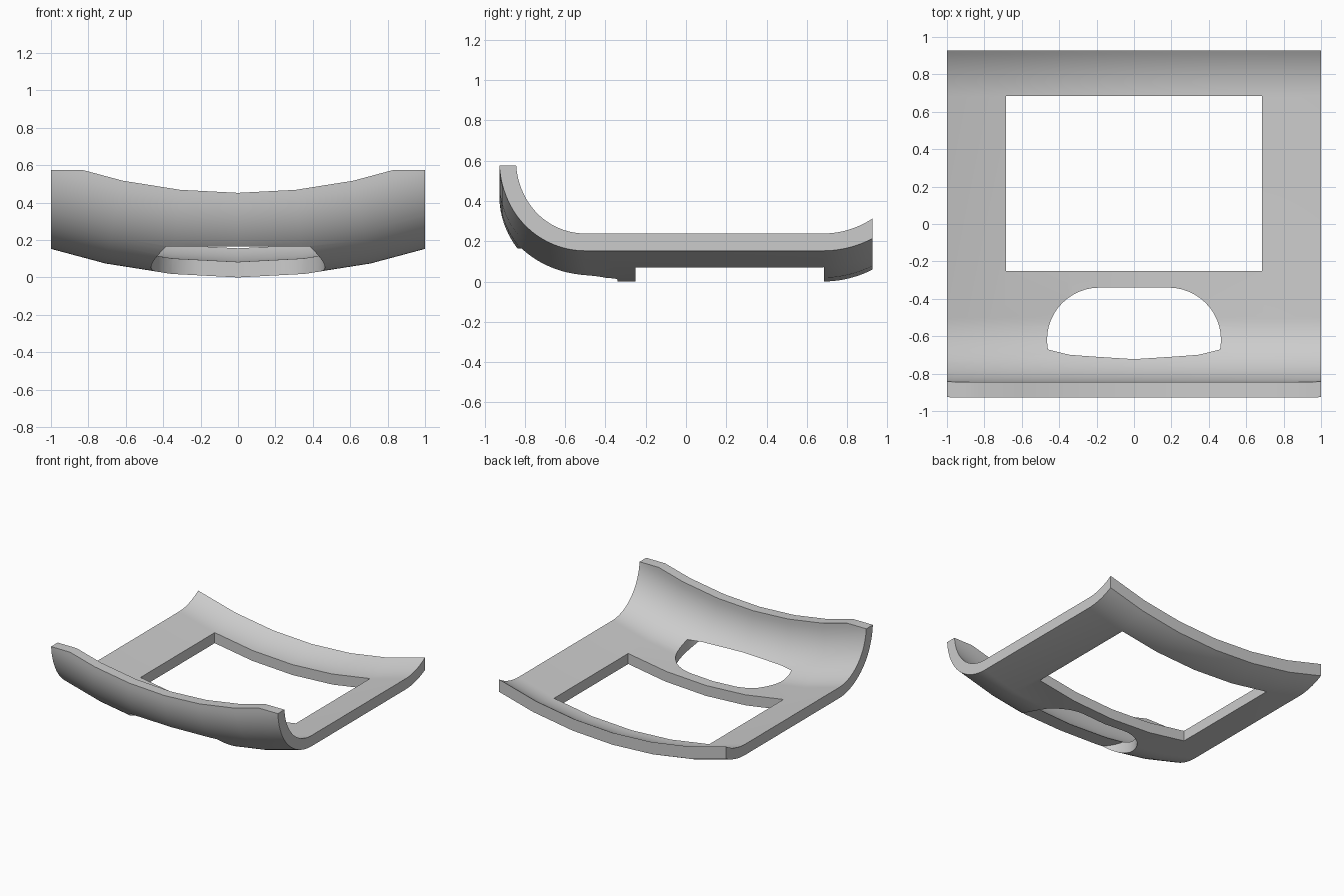
import bpy, bmesh
from math import radians, sin, cos, asin
from mathutils import Vector, Matrix

cube = bpy.data.objects.get("Cube")
if cube:
    bpy.data.objects.remove(cube, do_unlink=True)

grey = bpy.data.materials.new("plain grey")
grey.use_nodes = True
color = (0.6, 0.6, 0.6, 1)
grey.diffuse_color = color
grey.node_tree.nodes["Principled BSDF"].inputs["Base Color"].default_value = color

RADIUS = 3.41      # bend of the plate across its width
THICK = 0.083
HALF = 0.927       # half depth


def make_object(name, bm):
    bmesh.ops.recalc_face_normals(bm, faces=bm.faces)
    mesh = bpy.data.meshes.new(name)
    bm.to_mesh(mesh)
    bm.free()
    obj = bpy.data.objects.new(name, mesh)
    bpy.context.collection.objects.link(obj)
    mesh.materials.append(grey)
    return obj


def arc(cy, cz, r, start, end, steps):
    angles = [radians(start + (end - start) * i / steps) for i in range(steps + 1)]
    return [(cy + r * cos(a), cz + r * sin(a)) for a in angles]


def prism(name, outline, low, high):
    bm = bmesh.new()
    face = bm.faces.new([bm.verts.new((x, y, low)) for x, y in outline])
    ext = bmesh.ops.extrude_face_region(bm, geom=[face])
    verts = [v for v in ext["geom"] if isinstance(v, bmesh.types.BMVert)]
    bmesh.ops.translate(bm, verts=verts, vec=(0, 0, high - low))
    return make_object(name, bm)


def rectangle(x, y0, y1):
    return [(-x, y0), (x, y0), (x, y1), (-x, y1)]


# Side profile: upright front lip, flat bed, gently raised back edge
front_r, back_r, back_y = 0.427, 0.54, 0.68
front_y = front_r - HALF


def skin(inset):
    fr, br = front_r - inset, back_r - inset
    tip = -90 + asin((HALF - back_y) / br) * 180 / 3.14159265
    return ([(front_y - fr, 0.452)] + arc(front_y, front_r, fr, 180, 270, 24)
            + arc(back_y, back_r, br, -90, tip, 10))


profile = skin(0) + skin(THICK)[::-1]

# Curved plate: profile swept around an axis above it
bm = bmesh.new()
start = Matrix.Rotation(radians(24), 3, "Y")
pivot = Vector((0, 0, RADIUS))
verts = [bm.verts.new(start @ (Vector((0, y, z)) - pivot) + pivot) for y, z in profile]
edges = [bm.edges.new((v, verts[i - 1])) for i, v in enumerate(verts)]
bmesh.ops.spin(bm, geom=verts + edges, cent=pivot, axis=(0, 1, 0),
               angle=radians(-48), steps=8)
bmesh.ops.holes_fill(bm, edges=[e for e in bm.edges if e.is_boundary], sides=0)
plate = make_object("curved_plate", bm)

# Trim block, rectangular window and rounded front slot
slot_r, slot_x, slot_y = 0.28, 0.185, -0.62
slot = (arc(slot_x, slot_y, slot_r, -90, 90, 24)
        + arc(-slot_x, slot_y, slot_r, 90, 270, 24))
cutters = [
    (prism("trim_block", rectangle(1, -1.2, 1.2), -0.5, 0.575), "INTERSECT"),
    (prism("window_cutter", rectangle(0.685, -0.25, 0.685), -0.5, 1), "DIFFERENCE"),
    (prism("slot_cutter", slot, -0.5, 0.165), "DIFFERENCE"),
]

bpy.context.view_layer.objects.active = plate
for cutter, operation in cutters:
    mod = plate.modifiers.new(cutter.name, "BOOLEAN")
    mod.operation = operation
    mod.solver = "EXACT"
    mod.object = cutter
    bpy.ops.object.modifier_apply(modifier=mod.name)
    bpy.data.objects.remove(cutter, do_unlink=True)

bpy.ops.object.select_all(action="DESELECT")
plate.select_set(True)
bpy.ops.object.shade_smooth_by_angle(angle=radians(30))
